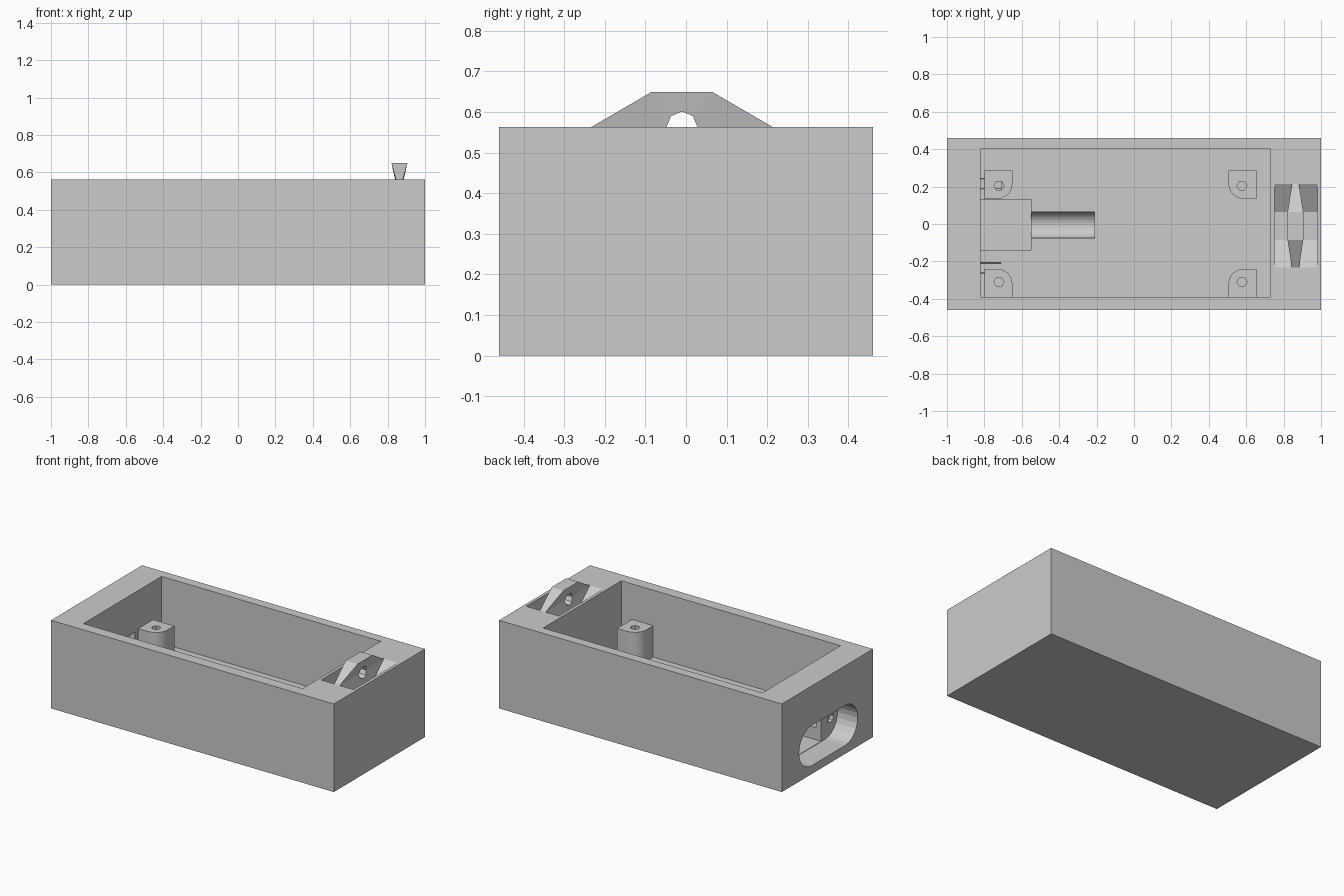
import bpy
import bmesh
from math import cos, sin, pi, radians
from mathutils import Vector

old = bpy.data.objects.get("Cube")
if old:
    bpy.data.objects.remove(old, do_unlink=True)

GREY = (0.6, 0.6, 0.6, 1)
mat = bpy.data.materials.new("plain grey")
mat.use_nodes = True
mat.diffuse_color = GREY
mat.node_tree.nodes["Principled BSDF"].inputs["Base Color"].default_value = GREY

TOP, FLOOR, MID = 0.563, 0.135, -0.01
PORT_Z = 0.182


def finish(bm, name):
    bmesh.ops.recalc_face_normals(bm, faces=bm.faces)
    mesh = bpy.data.meshes.new(name)
    bm.to_mesh(mesh)
    bm.free()
    mesh.materials.append(mat)
    ob = bpy.data.objects.new(name, mesh)
    bpy.context.collection.objects.link(ob)
    return ob


def prism(name, points, axis, lo, hi):
    """Extrude a profile: (y, z) points along x, or (x, y) points along z."""
    bm = bmesh.new()
    place = (lambda p: (lo, *p)) if axis == "x" else (lambda p: (*p, lo))
    face = bm.faces.new([bm.verts.new(place(p)) for p in points])
    new = bmesh.ops.extrude_face_region(bm, geom=[face])["geom"]
    step = Vector((hi - lo, 0, 0) if axis == "x" else (0, 0, hi - lo))
    bmesh.ops.translate(bm, vec=step, verts=[v for v in new if isinstance(v, bmesh.types.BMVert)])
    return finish(bm, name)


def box(name, x0, x1, y0, y1, z0, z1):
    return prism(name, [(x0, y0), (x1, y0), (x1, y1), (x0, y1)], "z", z0, z1)


def ring(cx, cy, r, sides, start=0.0):
    return [(cx + r * cos(start + 2 * pi * i / sides), cy + r * sin(start + 2 * pi * i / sides))
            for i in range(sides)]


def boolean(target, tool, operation="DIFFERENCE"):
    """Apply a boolean, then drop the tool."""
    mod = target.modifiers.new("cut", "BOOLEAN")
    mod.operation, mod.solver, mod.object = operation, "EXACT", tool
    bpy.context.view_layer.update()
    graph = bpy.context.evaluated_depsgraph_get()
    mesh = bpy.data.meshes.new_from_object(target.evaluated_get(graph))
    target.modifiers.clear()
    target.data = mesh
    bpy.data.objects.remove(tool, do_unlink=True)


# Case with its main cavity
case = box("case", -1, 1, -0.46, 0.46, 0, TOP)
boolean(case, box("cavity", -0.82, 0.73, -0.39, 0.40, FLOOR, 1))

# Oval recess in the end wall, with a window into the cavity
oval = []
for side in (1, -1):
    for i in range(13):
        a = -side * pi / 2 + pi * i / 12
        a = radians(-90 + 15 * i) if side > 0 else radians(90 + 15 * i)
        oval.append((MID + side * 0.168 + 0.128 * cos(a), PORT_Z + 0.128 * sin(a)))
boolean(case, prism("oval_recess", oval, "x", -1.1, -0.857))
boolean(case, box("connector_bay", -0.9, -0.55, -0.14, 0.13, 0.057, 0.31))

# Rounded cable channel in the floor
boolean(case, prism("cable_channel", ring(-0.005, FLOOR, 0.07, 32), "x", -0.56, -0.21))

# Standoffs: one corner, facing the middle, is rounded
for sx, x0 in ((1, -0.80), (-1, 0.655)):
    for sy, y0 in ((1, -0.39), (-1, 0.285)):
        w, r = 0.15, 0.08
        arc = [(w - r + r * cos(radians(15 * i)), w - r + r * sin(radians(15 * i))) for i in range(7)]
        outline = [(0, 0), (w, 0), *arc, (0, w)]
        pts = [(x0 + sx * x, y0 + sy * y) for x, y in outline]
        # A lower post reaches the cavity wall, so start slightly inside the floor only
        post = prism("standoff", pts, "z", FLOOR - 0.02, 0.336)
        hole = ring(x0 + sx * 0.078, y0 + sy * 0.08, 0.027, 6)
        boolean(post, prism("pilot_hole", hole, "z", 0.18, 0.5))
        boolean(case, post, "UNION")

# Fixing holes either side of the window
for side in (1, -1):
    y = MID + side * 0.225
    boolean(case, prism("fixing_hole", ring(y, 0.172, 0.03, 8), "x", -0.9, -0.8))
    boolean(case, prism("nut_pocket", ring(y, 0.172, 0.05, 6), "x", -0.835, -0.71))

# Pocket for the strap loop: sloped ends and a flat bottom
HALF, FLAT, RISE = 0.223, 0.075, 0.086
pocket = [(MID - HALF, TOP), (MID - FLAT, TOP - RISE), (MID + FLAT, TOP - RISE),
          (MID + HALF, TOP), (MID + HALF, 1), (MID - HALF, 1)]
boolean(case, prism("loop_pocket", pocket, "x", 0.75, 0.98))

# Strap loop: six-sided plate, thinner at the ends and the middle
bm = bmesh.new()
LOOP_X = 0.863
rim = [(HALF, 0, 0.019), (FLAT, RISE, 0.042), (-FLAT, RISE, 0.042),
       (-HALF, 0, 0.019), (-FLAT, -RISE, 0.042), (FLAT, -RISE, 0.042)]
sides = []
for s in (1, -1):
    edge = [bm.verts.new((LOOP_X + s * w, MID + y, TOP + z)) for y, z, w in rim]
    hub = bm.verts.new((LOOP_X + s * 0.024, MID, TOP))
    for i in range(6):
        bm.faces.new((hub, edge[i], edge[(i + 1) % 6]))
    sides.append(edge)
for i in range(6):
    j = (i + 1) % 6
    bm.faces.new((sides[0][i], sides[0][j], sides[1][j], sides[1][i]))
loop = finish(bm, "strap_loop")
boolean(loop, prism("loop_eye", ring(MID, TOP, 0.038, 8), "x", 0.7, 1))
